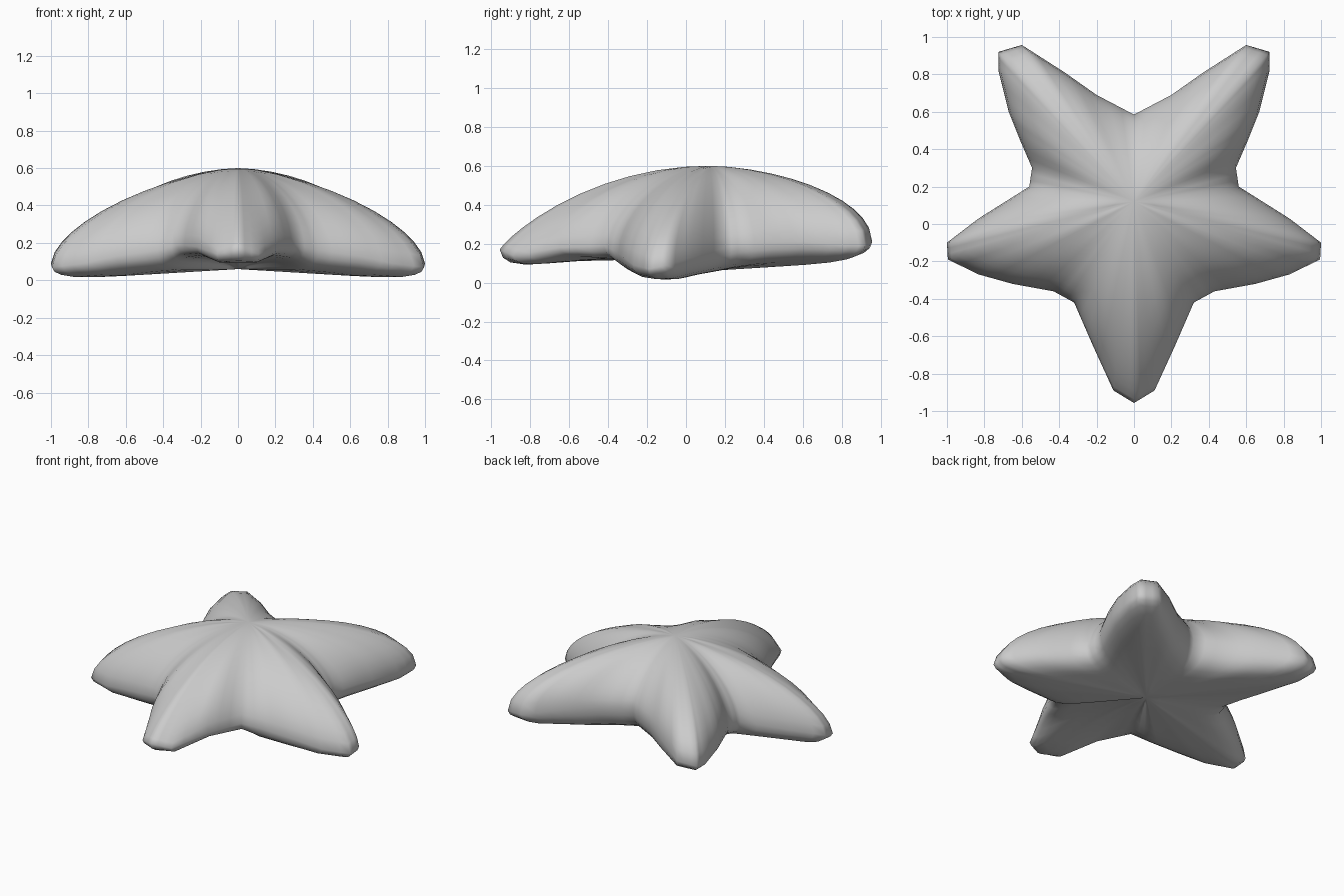
import bpy, bmesh, math

if "Cube" in bpy.data.objects:
    bpy.data.objects.remove(bpy.data.objects["Cube"])

CY, ZTOP, ZBOT = 0.12, 0.60, 0.06   # ray centre and its heights

# Falloff kinds: (exponent p, exponent q, underside bow)
KIND = {
    "front": (2.0, 0.85, 0.06),
    "flank": (1.9, 0.60, 0.03),
    "side": (1.45, 0.6, 0.0),
    "sflank": (1.6, 0.58, 0.0),
    "back": (1.7, 0.5, 0.0),
    "valley": (1.8, 0.6, 0.0),
}

# Right half outline: x, y, rim height, underside height, falloff kind
HALF = [
    (0, -0.957, 0.17, 0.05, "front"),
    (0.11, -0.89, 0.14, 0.06, "front"),
    (0.22, -0.65, 0.18, 0.12, "flank"),
    (0.32, -0.42, 0.19, 0.10, "flank"),
    (0.43, -0.36, 0.16, 0.05, "valley"),
    (0.65, -0.32, 0.13, 0.03, "sflank"),
    (0.83, -0.27, 0.09, 0.01, "sflank"),
    (0.995, -0.19, 0.07, 0.0, "side"),
    (1.0, -0.10, 0.09, 0.0, "side"),
    (0.83, 0.03, 0.13, 0.03, "sflank"),
    (0.56, 0.20, 0.18, 0.06, "valley"),
    (0.545, 0.30, 0.20, 0.08, "valley"),
    (0.61, 0.45, 0.21, 0.10, "back"),
    (0.67, 0.60, 0.21, 0.11, "back"),
    (0.725, 0.82, 0.19, 0.11, "back"),
    (0.725, 0.92, 0.19, 0.11, "back"),
    (0.60, 0.957, 0.21, 0.12, "back"),
    (0.37, 0.81, 0.25, 0.11, "back"),
    (0.20, 0.69, 0.27, 0.11, "valley"),
    (0, 0.585, 0.28, 0.11, "valley"),
]


def full_outline(sub=3):
    pts = [r[:4] + KIND[r[4]] for r in HALF]
    pts += [(-p[0],) + p[1:] for p in pts[-2:0:-1]]
    out = []
    for i, a in enumerate(pts):
        b = pts[(i + 1) % len(pts)]
        for k in range(sub):
            out.append([u + (v - u) * k / sub for u, v in zip(a, b)])
    return out


def top_z(p, t):
    return p[2] + (ZTOP - p[2]) * (1 - t ** p[4]) ** p[5]


def bottom_z(p, t):
    base = ZBOT + (p[3] - ZBOT) * t + p[6] * 4 * t * (1 - t)
    return p[2] - (p[2] - base) * math.sqrt(1 - t ** 9)


outline = full_outline()
bm = bmesh.new()


def ring(t, zf):
    return [bm.verts.new((p[0] * t, CY + (p[1] - CY) * t, zf(p, t))) for p in outline]


# Rings run from the crown over the rim to the underside
ts = [0.12, 0.25, 0.38, 0.5, 0.62, 0.73, 0.82, 0.89, 0.94, 0.98]
rings = [ring(t, top_z) for t in ts] + [ring(1, top_z)]
rings += [ring(t, bottom_z) for t in (0.985, 0.95, 0.88, 0.77, 0.62, 0.45, 0.28, 0.14)]
n = len(outline)
for a, b in zip(rings, rings[1:]):
    for i in range(n):
        j = (i + 1) % n
        bm.faces.new((a[i], b[i], b[j], a[j]))

# Crown and underside centres
for r, z in ((rings[0], ZTOP), (rings[-1], ZBOT)):
    c = bm.verts.new((0, CY, z))
    for i in range(n):
        bm.faces.new((c, r[i], r[(i + 1) % n]))

bmesh.ops.recalc_face_normals(bm, faces=bm.faces)
for f in bm.faces:
    f.smooth = True
mesh = bpy.data.meshes.new("starfish_body")
bm.to_mesh(mesh)
bm.free()
obj = bpy.data.objects.new("starfish_body", mesh)
bpy.context.collection.objects.link(obj)
